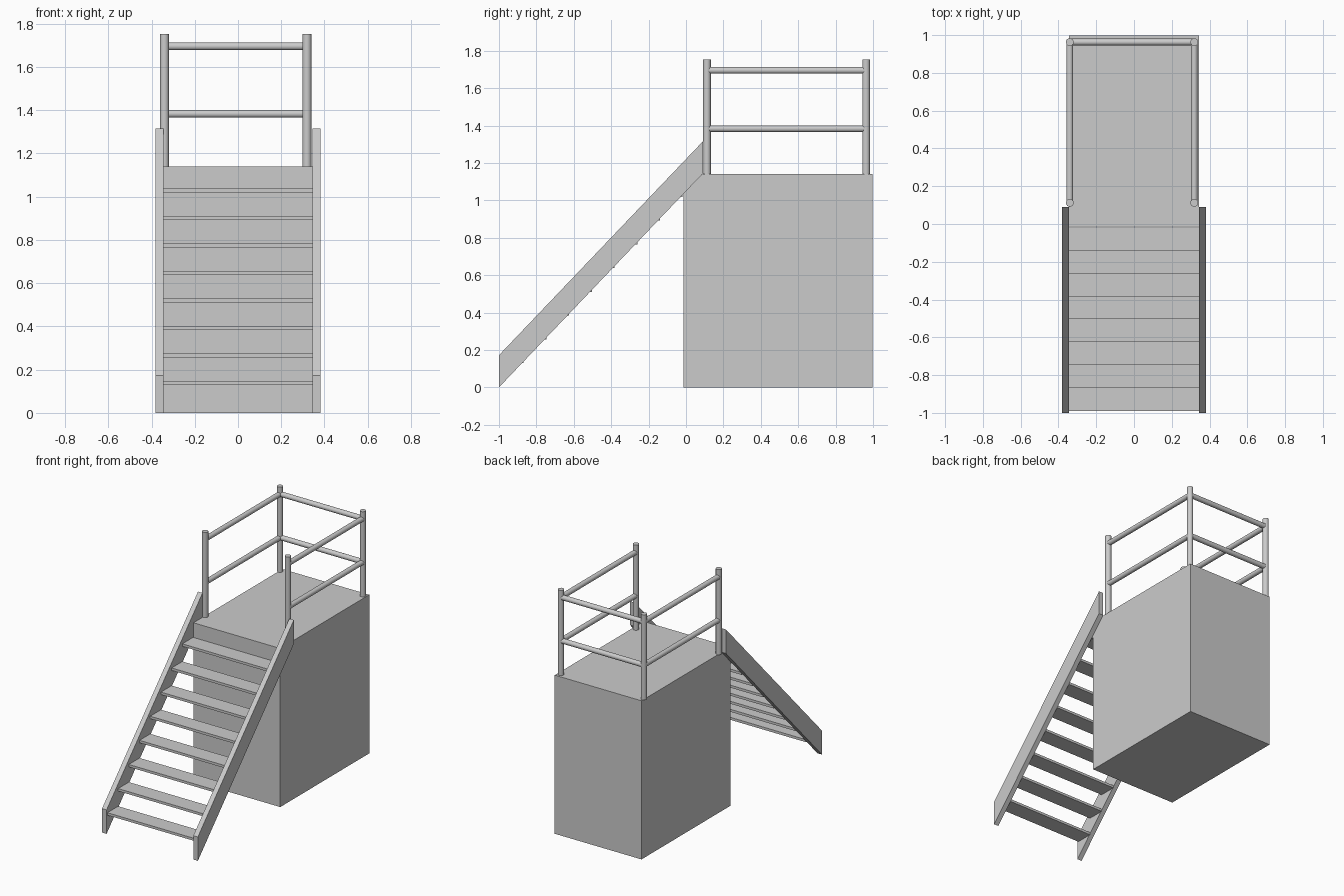
import bpy, bmesh
from mathutils import Vector

if "Cube" in bpy.data.objects:
    bpy.data.objects.remove(bpy.data.objects["Cube"])


def finish(name, bm):
    bmesh.ops.recalc_face_normals(bm, faces=bm.faces)
    me = bpy.data.meshes.new(name)
    bm.to_mesh(me)
    bm.free()
    ob = bpy.data.objects.new(name, me)
    bpy.context.collection.objects.link(ob)
    return ob


def extrude_x(name, profile, x0, x1):
    """Extrude a (y, z) profile from x0 to x1."""
    bm = bmesh.new()
    face = bm.faces.new([bm.verts.new((x0, y, z)) for y, z in profile])
    ext = bmesh.ops.extrude_face_region(bm, geom=[face])
    moved = [v for v in ext["geom"] if isinstance(v, bmesh.types.BMVert)]
    bmesh.ops.translate(bm, verts=moved, vec=(x1 - x0, 0, 0))
    return finish(name, bm)


def box(name, x0, x1, y0, y1, z0, z1):
    return extrude_x(name, [(y0, z0), (y1, z0), (y1, z1), (y0, z1)], x0, x1)


def tube(name, a, b, r):
    """Smooth round bar between two points."""
    a, b = Vector(a), Vector(b)
    d = b - a
    bpy.ops.mesh.primitive_cylinder_add(vertices=32, radius=r, depth=d.length,
                                        location=(a + b) / 2,
                                        rotation=d.to_track_quat('Z', 'Y').to_euler())
    ob = bpy.context.object
    ob.name = name
    bpy.ops.object.shade_smooth_by_angle()


# Platform block
W, TOP = 0.345, 1.14
box("platform", -W, W, -0.013, 0.998, 0, TOP)

# Sloping side boards of the stair
board = [(-1, 0), (0.09, 1.143), (0.09, 1.315), (-1, 0.172)]
extrude_x("left_stringer", board, -0.381, -W)
extrude_x("right_stringer", board, W, 0.381)

# Open treads
for i in range(8):
    y, z = -0.99 + 0.1215 * i, 0.13 + 0.127 * i
    box(f"tread_{i + 1}", -W, W, y, y + 0.122, z, z + 0.018)

# Guard rail posts
XL, XR, YF, YB = -0.34, 0.319, 0.112, 0.963
for side, x in (("left", XL), ("right", XR)):
    for end, y in (("front", YF), ("back", YB)):
        tube(f"{end}_{side}_post", (x, y, TOP), (x, y, 1.752), 0.0205)

# Horizontal rails on three sides, open toward the stair
for level, z in (("mid", 1.383), ("top", 1.695)):
    for side, x in (("left", XL), ("right", XR)):
        tube(f"{level}_{side}_rail", (x, YF, z), (x, YB, z), 0.018)
    tube(f"{level}_back_rail", (XL, YB, z), (XR, YB, z), 0.018)
